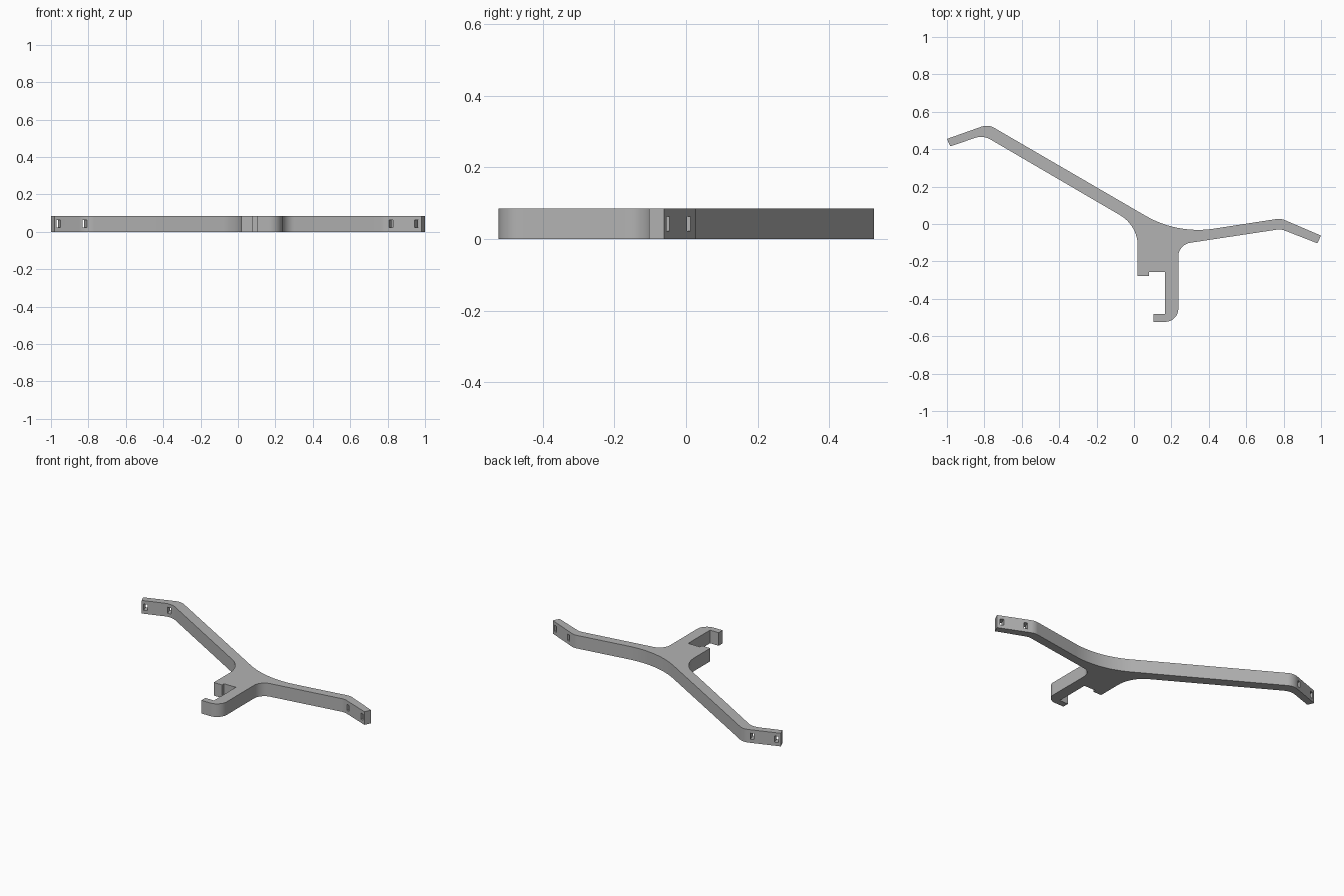
import bpy, bmesh, math
from mathutils import Vector

if "Cube" in bpy.data.objects:
    bpy.data.objects.remove(bpy.data.objects["Cube"])

HEIGHT = 0.085

grey = bpy.data.materials.new("plain grey")
grey.use_nodes = True
grey.diffuse_color = (0.45, 0.45, 0.45, 1)
grey.node_tree.nodes["Principled BSDF"].inputs["Base Color"].default_value = grey.diffuse_color

# Outline corners: x, y, fillet radius
OUTLINE = [
    # left arm tip and inner side
    (-1.0, 0.455, 0), (-0.982, 0.415, 0), (-0.807, 0.475, 0.1),
    # hub and short jaw
    (0.02, -0.008, 0.19), (0.02, -0.277, 0), (0.08, -0.277, 0), (0.08, -0.257, 0),
    # hook
    (0.165, -0.257, 0), (0.165, -0.482, 0), (0.103, -0.482, 0), (0.103, -0.523, 0),
    (0.237, -0.523, 0.07), (0.237, -0.11, 0.075),
    # right arm
    (0.785, -0.027, 0.08), (0.98, -0.103, 0), (1.0, -0.062, 0), (0.785, 0.03, 0.08),
    # broad back sweep and left bend
    (0.232, -0.055, 0.56), (-0.78, 0.533, 0.08),
]


def rounded(corners, steps=12):
    """Replace each filleted corner with an arc tangent to both edges."""
    pts = []
    for i, (x, y, r) in enumerate(corners):
        p = Vector((x, y))
        if r == 0:
            pts.append(p)
            continue
        a = (Vector(corners[i - 1][:2]) - p).normalized()
        b = (Vector(corners[(i + 1) % len(corners)][:2]) - p).normalized()
        half = a.angle(b) / 2
        centre = p + (a + b).normalized() * (r / math.sin(half))
        start = p + a * (r / math.tan(half)) - centre
        end = p + b * (r / math.tan(half)) - centre
        sweep = start.angle(end)
        for k in range(steps + 1):
            t = k / steps
            pts.append(centre + (start * math.sin((1 - t) * sweep)
                                 + end * math.sin(t * sweep)) / math.sin(sweep))
    return pts


# Bracket body
bm = bmesh.new()
base = bm.faces.new([bm.verts.new((p.x, p.y, 0)) for p in rounded(OUTLINE)])
top = bmesh.ops.extrude_face_region(bm, geom=[base])["geom"]
bmesh.ops.translate(bm, verts=[g for g in top if isinstance(g, bmesh.types.BMVert)],
                    vec=(0, 0, HEIGHT))
bmesh.ops.recalc_face_normals(bm, faces=bm.faces)
mesh = bpy.data.meshes.new("bracket_body")
bm.to_mesh(mesh)
bm.free()
mesh.materials.append(grey)
body = bpy.data.objects.new("bracket_body", mesh)
bpy.context.collection.objects.link(body)
bpy.context.view_layer.objects.active = body
body.select_set(True)

# Screw slots through both arm tips: x, y, tip angle
left_tilt, right_tilt = math.atan2(0.06, 0.175), math.atan2(-0.08, 0.19)
for x, y, tilt in [(-0.967, 0.442, left_tilt), (-0.827, 0.49, left_tilt),
                   (0.827, -0.017, right_tilt), (0.963, -0.072, right_tilt)]:
    bpy.ops.mesh.primitive_cube_add(size=1, location=(x, y, HEIGHT / 2), rotation=(0, 0, tilt))
    cutter = bpy.context.object
    cutter.name = "slot_cutter"
    cutter.scale = (0.023, 0.16, 0.04)
    cutter.hide_render = True
    cutter.data.materials.append(grey)
    bpy.context.view_layer.objects.active = body
    mod = body.modifiers.new("slot", "BOOLEAN")
    mod.operation, mod.solver, mod.object = "DIFFERENCE", "EXACT", cutter
    bpy.ops.object.modifier_apply(modifier=mod.name)
    bpy.data.objects.remove(cutter)

bpy.ops.object.select_all(action="DESELECT")
body.select_set(True)
bpy.context.view_layer.objects.active = body
bpy.ops.object.shade_smooth_by_angle(angle=math.radians(25))
